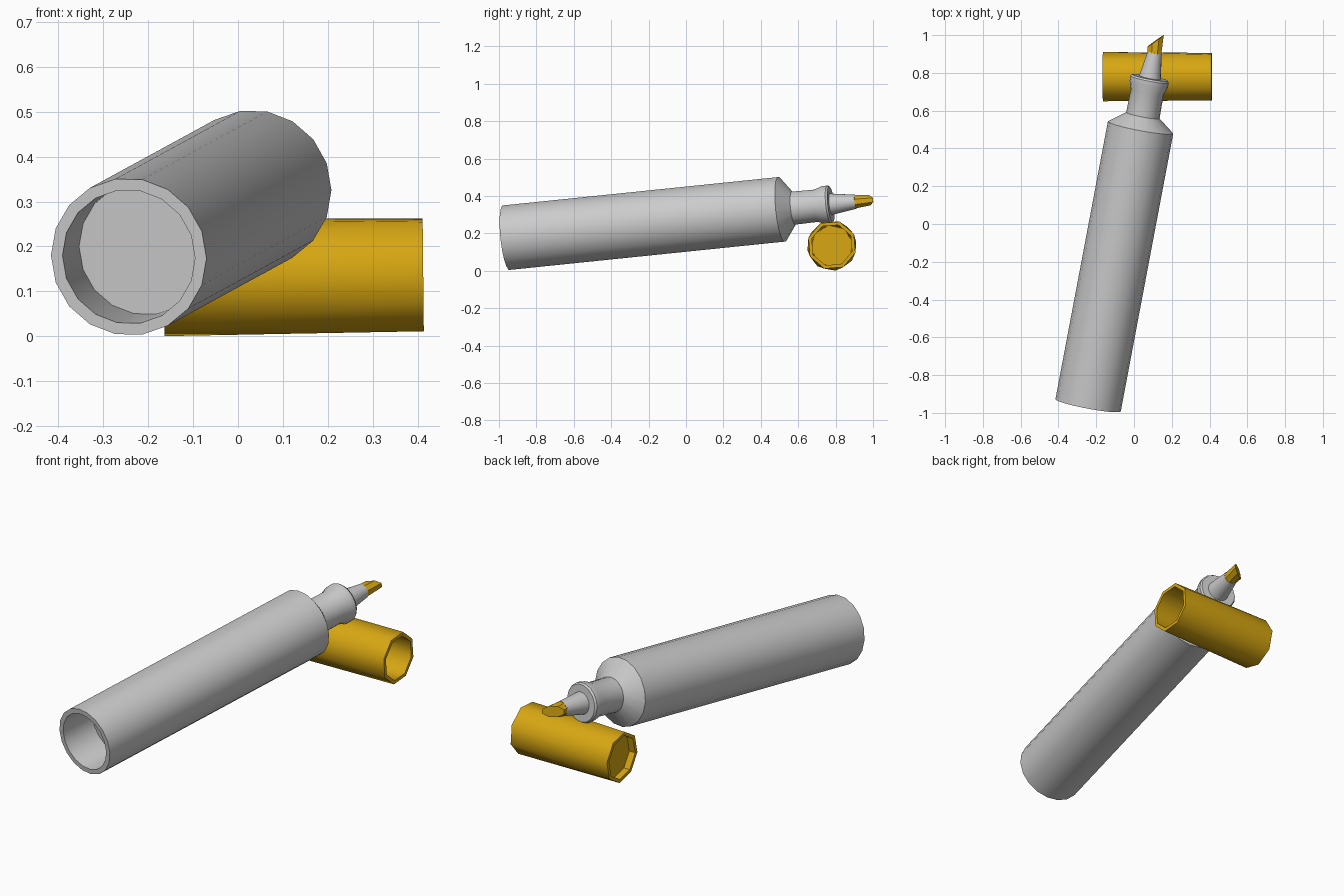
import bpy, bmesh
from math import cos, sin, radians, tau
from mathutils import Matrix, Vector

old = bpy.data.objects.get("Cube")
if old:
    bpy.data.objects.remove(old, do_unlink=True)


def make_material(name, rgb):
    mat = bpy.data.materials.new(name)
    mat.use_nodes = True
    mat.diffuse_color = (*rgb, 1)
    mat.node_tree.nodes["Principled BSDF"].inputs["Base Color"].default_value = (*rgb, 1)
    return mat


grey = make_material("grey plastic", (0.60, 0.60, 0.60))
gold = make_material("golden yellow", (0.68, 0.385, 0.006))


def frame(origin, axis, side):
    """Matrix whose local Z runs along axis and local X lies nearest to side."""
    z = Vector(axis).normalized()
    y = z.cross(Vector(side)).normalized()
    x = y.cross(z)
    m = Matrix((x, y, z)).transposed().to_4x4()
    m.translation = Vector(origin)
    return m


def ring(sides, radius, z, turn=0):
    angles = [tau * i / sides + radians(turn) for i in range(sides)]
    return [(radius * cos(a), radius * sin(a), z) for a in angles]


def skin(name, rings, matrix, mat, twists=None):
    """Join rings into a closed skin; twisted bands are split along the short diagonal."""
    bm = bmesh.new()
    loops = [[bm.verts.new(matrix @ Vector(p)) for p in r] for r in rings]
    n = len(loops[0])
    for k, (a, b) in enumerate(zip(loops, loops[1:])):
        twist = twists[k + 1] - twists[k] if twists else 0
        for i in range(n):
            j = (i + 1) % n
            if twist > 0:
                bm.faces.new((a[i], a[j], b[i]))
                bm.faces.new((a[j], b[j], b[i]))
            elif twist < 0:
                bm.faces.new((a[i], a[j], b[j]))
                bm.faces.new((a[i], b[j], b[i]))
            else:
                bm.faces.new((a[i], a[j], b[j], b[i]))
    bm.faces.new(loops[0])
    bm.faces.new(loops[-1])
    bmesh.ops.recalc_face_normals(bm, faces=bm.faces)
    mesh = bpy.data.meshes.new(name)
    bm.to_mesh(mesh)
    bm.free()
    mesh.materials.append(mat)
    obj = bpy.data.objects.new(name, mesh)
    bpy.context.collection.objects.link(obj)
    bpy.ops.object.select_all(action="DESELECT")
    obj.select_set(True)
    bpy.context.view_layer.objects.active = obj
    bpy.ops.object.shade_smooth_by_angle(angle=radians(30))
    return obj


# Pen axis, from the hollow rear end towards the nib
pen = frame((-0.243, -0.96, 0.177), (0.277, 1.467, 0.151), (1, 0, 0))
SIDES = 18
LENGTH = 1.505

# Barrel with a recessed rear end and a sloped shoulder
barrel = [(0.15, 0.2), (0.15, 0), (0.176, 0), (0.176, LENGTH), (0.09, LENGTH + 0.065)]
skin("barrel", [ring(SIDES, r, z) for r, z in barrel], pen, grey)

# Neck with a flared collar and a tapered nib holder
neck = [(0.09, 0.06), (0.088, 0.19), (0.103, 0.235), (0.103, 0.26),
        (0.096, 0.27), (0.058, 0.27), (0.038, 0.405)]
skin("neck", [ring(SIDES, r, LENGTH + z) for r, z in neck], pen, grey)

# Chisel nib with a slanted end
base = ring(8, 0.039, LENGTH + 0.395, 22.5)
tip = [(0.04 * u - 0.007, 0.03 * v, LENGTH + 0.467 + 0.042 * u)
       for u, v, _ in ring(8, 1, 0, 22.5)]
skin("nib", [base, tip], pen, gold)

# Faceted cap lying across the pen: shallow recess at one end, open at the other
cap_frame = frame((-0.165, 0.78, 0.131), (0.577, 0, 0.006), (0, -1, 0))
cap = [(0.113, 0.035, 9), (0.113, 0, 9), (0.132, 0, 9),
       (0.132, 0.577, 27), (0.113, 0.577, 27), (0.113, 0.06, 9)]
skin("cap", [ring(8, r, z, t) for r, z, t in cap], cap_frame, gold,
     [t for _, _, t in cap])
